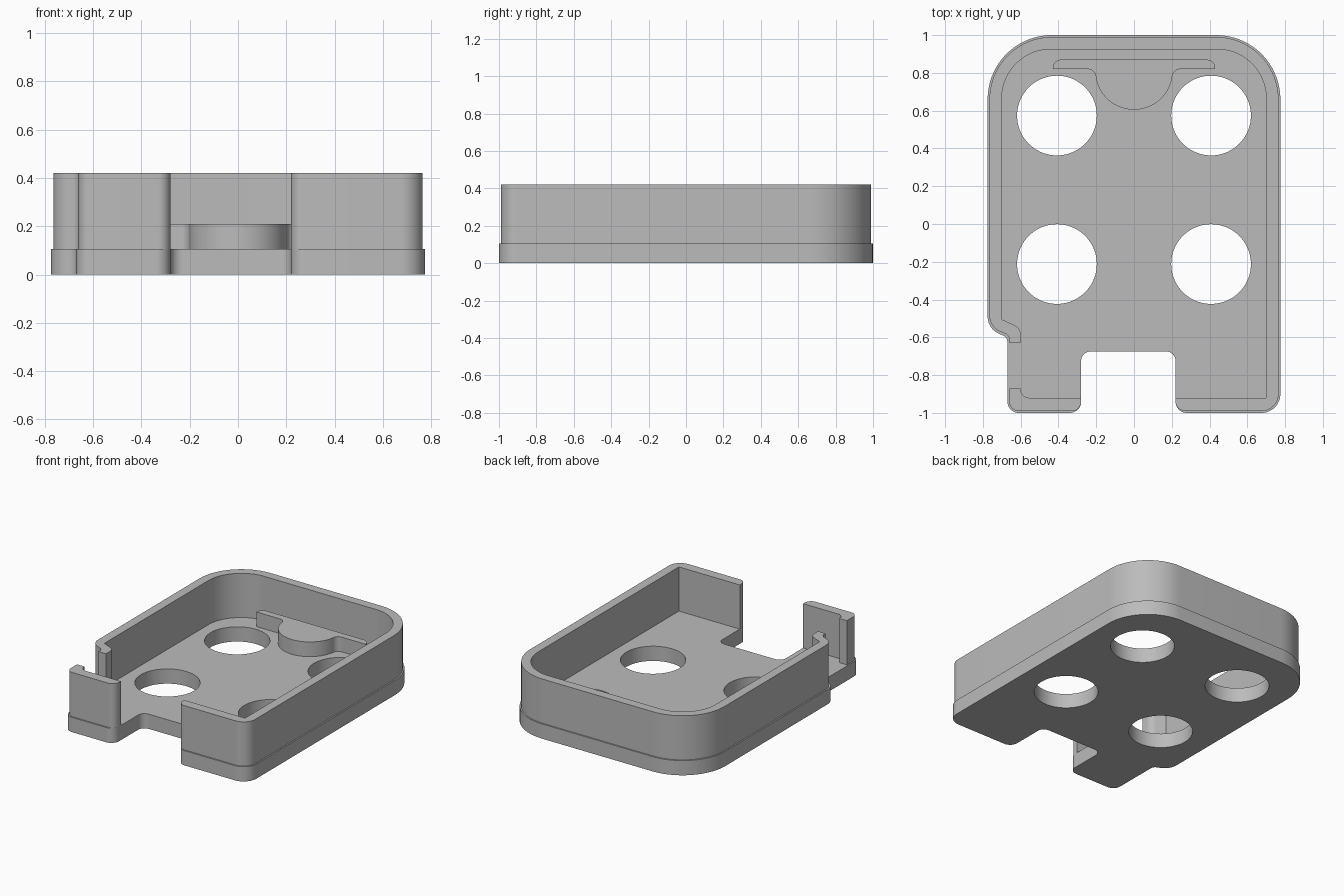
import bpy, bmesh, math
from mathutils import Vector

cube = bpy.data.objects.get("Cube")
if cube:
    bpy.data.objects.remove(cube, do_unlink=True)

grey = bpy.data.materials.new("plain grey")
grey.use_nodes = True
grey.diffuse_color = (0.5, 0.5, 0.5, 1)
grey.node_tree.nodes["Principled BSDF"].inputs["Base Color"].default_value = (0.5, 0.5, 0.5, 1)


def rounded(corners):
    """Turn (x, y, radius) corners into an outline with filleted corners."""
    outline = []
    for i, (x, y, r) in enumerate(corners):
        p = Vector((x, y))
        if r == 0:
            outline.append(p)
            continue
        a = (Vector(corners[i - 1][:2]) - p).normalized()
        b = (Vector(corners[(i + 1) % len(corners)][:2]) - p).normalized()
        half = a.angle(b) / 2
        centre = p + (a + b).normalized() * r / math.sin(half)
        start = p + a * r / math.tan(half) - centre
        end = p + b * r / math.tan(half) - centre
        sweep = math.atan2(start.cross(end), start.dot(end))
        steps = max(6, int(abs(sweep) * 14))
        for k in range(steps + 1):
            t = sweep * k / steps
            c, s = math.cos(t), math.sin(t)
            outline.append(centre + Vector((start.x * c - start.y * s,
                                            start.x * s + start.y * c)))
    return outline


def extrude(name, outline, bottom, top):
    """Make a solid plate from a flat outline."""
    bm = bmesh.new()
    face = bm.faces.new([bm.verts.new((p.x, p.y, bottom)) for p in outline])
    ext = bmesh.ops.extrude_face_region(bm, geom=[face], use_keep_orig=True)
    verts = [g for g in ext["geom"] if isinstance(g, bmesh.types.BMVert)]
    bmesh.ops.translate(bm, verts=verts, vec=(0, 0, top - bottom))
    bmesh.ops.recalc_face_normals(bm, faces=bm.faces[:])
    mesh = bpy.data.meshes.new(name)
    bm.to_mesh(mesh)
    bm.free()
    mesh.materials.append(grey)
    obj = bpy.data.objects.new(name, mesh)
    bpy.context.collection.objects.link(obj)
    return obj


def select(obj):
    bpy.ops.object.select_all(action="DESELECT")
    obj.select_set(True)
    bpy.context.view_layer.objects.active = obj


FLOOR, RIM, TAB = 0.105, 0.42, 0.21

# Base plate with the front notch and the stepped corner
base = extrude("base_plate", rounded([
    (0.22, -1, 0.06), (0.775, -1, 0.1), (0.775, 1, 0.34), (-0.775, 1, 0.34),
    (-0.775, -0.555, 0.1), (-0.67, -0.6, 0.04), (-0.67, -1, 0.06),
    (-0.28, -1, 0.06), (-0.28, -0.675, 0.05), (0.22, -0.675, 0.05)]), 0, FLOOR)

# Four round holes through the base
for x in (-0.408, 0.408):
    for y in (-0.212, 0.574):
        bpy.ops.mesh.primitive_cylinder_add(vertices=72, radius=0.211, depth=1, location=(x, y, 0))
        cutter = bpy.context.object
        cutter.name = "hole_cutter"
        cutter.hide_render = True
        cutter.data.materials.append(grey)
        mod = base.modifiers.new("hole", "BOOLEAN")
        mod.operation = "DIFFERENCE"
        mod.solver = "EXACT"
        mod.object = cutter
        select(base)
        bpy.ops.object.modifier_apply(modifier=mod.name)
        bpy.data.objects.remove(cutter, do_unlink=True)

# Main wall running from the notch around the back to the side opening
wall = extrude("main_wall", rounded([
    (0.22, -0.99, 0.05), (0.765, -0.99, 0.09), (0.765, 0.99, 0.33), (-0.765, 0.99, 0.33),
    (-0.765, -0.545, 0.09), (-0.66, -0.59, 0.035), (-0.66, -0.63, 0), (-0.6, -0.63, 0),
    (-0.6, -0.55, 0.06), (-0.7, -0.505, 0), (-0.7, 0.925, 0.26), (0.7, 0.925, 0.26),
    (0.7, -0.92, 0), (0.22, -0.92, 0)]), FLOOR, RIM)

# Short wall between the side opening and the notch
short_wall = extrude("front_corner_wall", rounded([
    (-0.66, -0.87, 0), (-0.66, -0.99, 0.05), (-0.28, -0.99, 0.05),
    (-0.28, -0.92, 0), (-0.6, -0.92, 0.045), (-0.6, -0.87, 0)]), FLOOR, RIM)

# Raised rib with a half-round tab, just inside the back wall
arc = [(0.205 * math.cos(math.radians(a)), 0.81 + 0.205 * math.sin(math.radians(a)), 0)
       for a in range(190, 351, 4)]
rib = extrude("back_rib", rounded(
    [(0.43, 0.82, 0), (0.43, 0.87, 0.045), (-0.43, 0.87, 0.045), (-0.43, 0.82, 0),
     (-0.202, 0.82, 0.043)] + arc + [(0.202, 0.82, 0.043)]), FLOOR, TAB)

for obj in (base, wall, short_wall, rib):
    select(obj)
    bpy.ops.object.shade_smooth_by_angle(angle=math.radians(30))
